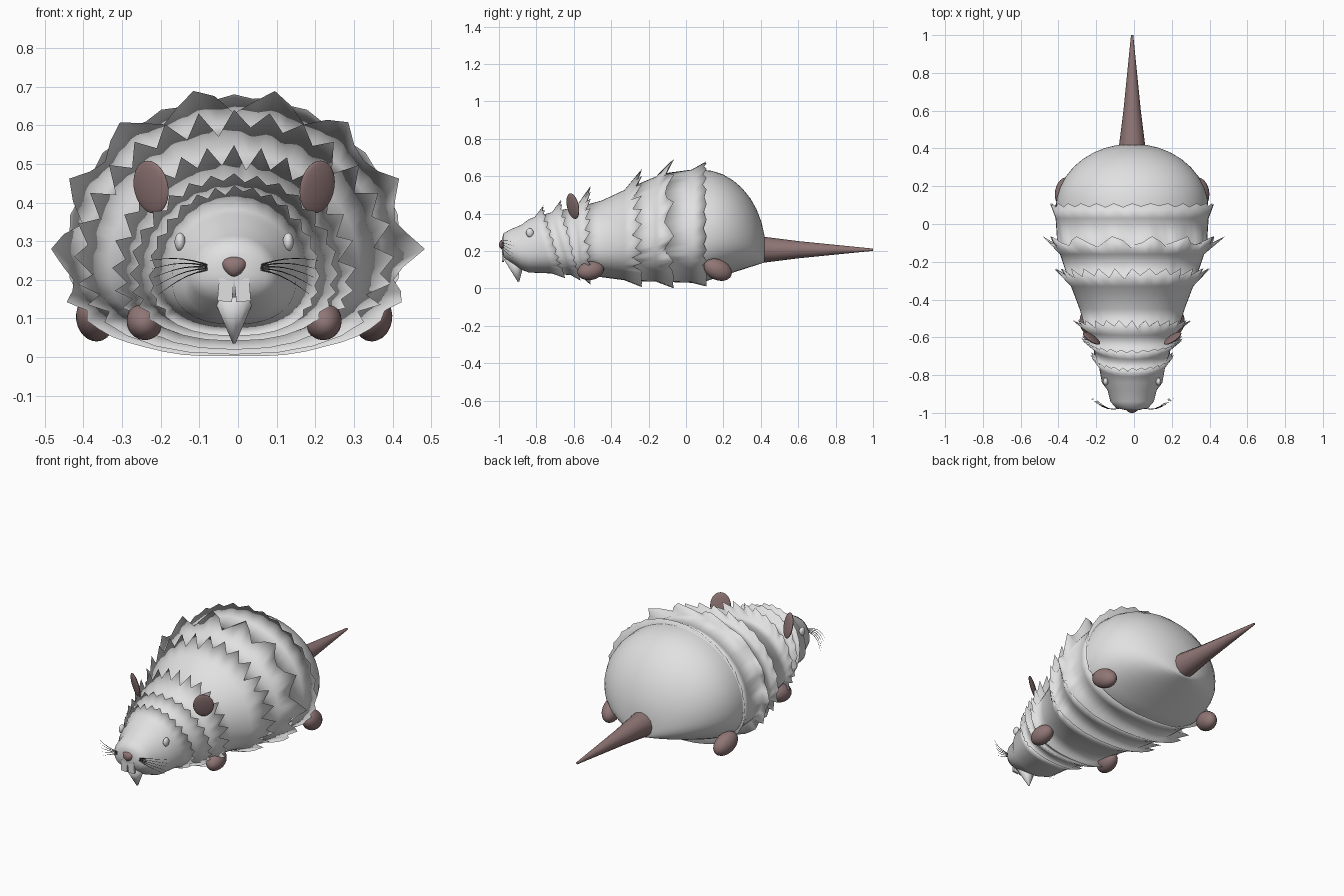
import bpy, bmesh, math, random
from mathutils import Vector

random.seed(4)
if "Cube" in bpy.data.objects:
    bpy.data.objects.remove(bpy.data.objects["Cube"])

CX = -0.01      # midline of the animal
SEG = 56        # vertices around the body


def material(name, rgb):
    m = bpy.data.materials.new(name)
    m.use_nodes = True
    m.diffuse_color = (*rgb, 1)
    m.node_tree.nodes["Principled BSDF"].inputs["Base Color"].default_value = (*rgb, 1)
    return m


FUR = material("light grey fur", (0.75, 0.75, 0.75))
SKIN = material("dusky pink skin", (0.28, 0.18, 0.18))
DARK = material("dark whisker", (0.06, 0.06, 0.06))


def finish(name, bm, mat, smooth=True):
    bmesh.ops.recalc_face_normals(bm, faces=bm.faces)
    for f in bm.faces:
        f.smooth = smooth
    mesh = bpy.data.meshes.new(name)
    bm.to_mesh(mesh)
    bm.free()
    mesh.materials.append(mat)
    ob = bpy.data.objects.new(name, mesh)
    bpy.context.collection.objects.link(ob)
    return ob


def ball(name, loc, scale, mat, rot=(0, 0, 0), taper=0):
    bm = bmesh.new()
    bmesh.ops.create_uvsphere(bm, u_segments=24, v_segments=14, radius=1)
    for v in bm.verts:
        v.co.x *= 1 + taper * v.co.z
    ob = finish(name, bm, mat)
    ob.location, ob.scale, ob.rotation_euler = loc, scale, rot


def tube(name, points, radii, mat):
    cu = bpy.data.curves.new(name, "CURVE")
    cu.dimensions = "3D"
    cu.bevel_depth = 1
    cu.bevel_resolution = 4
    cu.use_fill_caps = True
    sp = cu.splines.new("POLY")
    sp.points.add(len(points) - 1)
    for p, co, r in zip(sp.points, points, radii):
        p.co = (*co, 1)
        p.radius = r
    cu.materials.append(mat)
    ob = bpy.data.objects.new(name, cu)
    bpy.context.collection.objects.link(ob)


# Body cross-section: domed top, flatter belly, head sections raked
def section(y, half, top, bottom):
    mid = bottom + 0.4 * (top - bottom)
    rake = 0.3 * min(1, max(0, (-0.55 - y) / 0.1)) if y > -0.83 else 0
    ring = []
    for i in range(SEG):
        a = math.tau * i / SEG
        c, s = math.cos(a), math.sin(a)
        if s >= 0:
            x, z = half * c, mid + (top - mid) * s
        else:
            x = half * math.copysign(abs(c) ** 0.85, c)
            z = mid - (mid - bottom) * abs(s) ** 0.85
        ring.append(Vector((CX + x, y + rake * (0.32 - z), z)))
    return ring


# Snout to trunk: y, half width, top, bottom
PROFILE = [
    (-0.985, 0.03, 0.265, 0.2), (-0.975, 0.085, 0.295, 0.165),
    (-0.94, 0.115, 0.315, 0.14), (-0.88, 0.13, 0.34, 0.1),
    (-0.84, 0.16, 0.37, 0.085), (-0.58, 0.24, 0.435, 0.06),
    (-0.45, 0.278, 0.47, 0.06), (-0.3, 0.335, 0.54, 0.04),
    (-0.12, 0.395, 0.615, 0.035), (0.03, 0.405, 0.635, 0.03),
]

# Fur fringes: root y, length, side flare, top flare, teeth, notch depth
FRINGES = [
    (-0.79, 0.065, 0.026, 0.045, 28, 0.3), (-0.69, 0.06, 0.045, 0.053, 28, 0.3),
    (-0.58, 0.07, 0.055, 0.095, 28, 0.45), (-0.33, 0.095, 0.057, 0.073, 28, 0.5),
    (-0.16, 0.095, 0.075, 0.077, 14, 0.6), (0.03, 0.08, 0.03, 0.045, 28, 0.2),
]


def profile_at(y):
    for a, b in zip(PROFILE, PROFILE[1:]):
        if y <= b[0]:
            t = (y - a[0]) / (b[0] - a[0])
            return [p + (q - p) * t for p, q in zip(a[1:], b[1:])]
    return PROFILE[-1][1:]


# A fringe rises from its root to a toothed tip, then tucks back under itself
def fringe(y, length, side, rise, teeth, cut):
    root = section(y, *profile_at(y))
    half, top, bottom = profile_at(y + length)
    drop = 0.43 * rise
    tip = section(y + length, half + side, top + rise, bottom - drop)
    for i in range(SEG):
        notch = 1 - abs(2 * ((i * teeth / SEG) % 1) - 1)
        belly = 0.1 if math.sin(math.tau * i / SEG) < -0.6 else 1
        tip[i] = tip[i].lerp(root[i], cut * notch * belly * random.uniform(0.7, 1.3))
    if teeth < 20:
        tip[0].x += 0.02    # one longer tuft on the left flank
    under = y + length / 2
    return [root, tip, section(under, *profile_at(under))]


layers = [(f[0], fringe(*f)) for f in FRINGES]
for y, *size in PROFILE:
    if not any(f[0] <= y <= f[0] + f[1] / 2 for f in FRINGES):
        layers.append((y, [section(y, *size)]))

# Rounded rump, its underside rising straight to the tail
for n in range(9):
    a = math.radians(79.3) * n / 8
    c = math.cos(a)
    back = 0.345 * math.sin(a)
    layers.append((0.08 + back, [section(0.08 + back, 0.405 * c, 0.205 + 0.43 * c,
                                         0.03 + 0.32 * back)]))

bm = bmesh.new()
layers.sort(key=lambda item: item[0])
rings = [[bm.verts.new(p) for p in ring] for _, group in layers for ring in group]
for a, b in zip(rings, rings[1:]):
    for i in range(SEG):
        j = (i + 1) % SEG
        bm.faces.new((a[i], a[j], b[j], b[i]))
bm.faces.new(rings[0])
bm.faces.new(rings[-1])
finish("furry_body", bm, FUR)

# Pointed chin tuft
bm = bmesh.new()
bmesh.ops.create_cone(bm, cap_ends=True, segments=10, radius1=0.004, radius2=0.06, depth=0.13)
chin = finish("chin_tuft", bm, FUR)
chin.location = (CX, -0.905, 0.1)
chin.rotation_euler.x = 0.15

# Tail
tube("tail", [(CX, y, 0.207) for y in (0.41, 0.6, 0.8, 1)], (0.07, 0.046, 0.026, 0.006), SKIN)

# Nose
ball("nose", (CX, -0.977, 0.234), (0.031, 0.023, 0.027), SKIN, taper=0.3)

# Paired parts
for side, s in (("left", 1), ("right", -1)):
    ball(side + "_ear", (CX + s * 0.215, -0.605, 0.44), (0.054, 0.012, 0.07), SKIN,
         (0.22, 0, s * 0.6))
    ball(side + "_eye", (CX + s * 0.14, -0.835, 0.298), (0.014, 0.02, 0.024), FUR)
    ball(side + "_front_foot", (CX + s * 0.23, -0.51, 0.095), (0.048, 0.072, 0.05), SKIN,
         (0.2, 0, s * 0.1))
    ball(side + "_rear_foot", (CX + s * 0.36, 0.17, 0.1), (0.048, 0.08, 0.055), SKIN,
         (-0.4, 0, s * 0.2))

    # Front tooth
    bm = bmesh.new()
    bmesh.ops.create_cube(bm, size=1)
    tooth = finish(side + "_tooth", bm, FUR, False)
    tooth.scale = (0.038, 0.012, 0.06)
    tooth.location = (CX + s * 0.022, -0.978, 0.174)
    tooth.rotation_euler.y = -s * 0.08

    # Whiskers fan out and sweep back
    for k in range(5):
        pts = []
        for n in range(7):
            t = n / 6
            bow = math.sin(math.pi * t)
            pts.append((CX + s * (0.045 + (0.175 - 0.006 * k) * t),
                        -0.968 - 0.02 * bow + 0.045 * t * t,
                        0.23 + (0.02 - 0.022 * k) * t + 0.014 * bow))
        tube(f"{side}_whisker_{k + 1}", pts, [0.0022 * (1 - n / 7) for n in range(7)], DARK)
